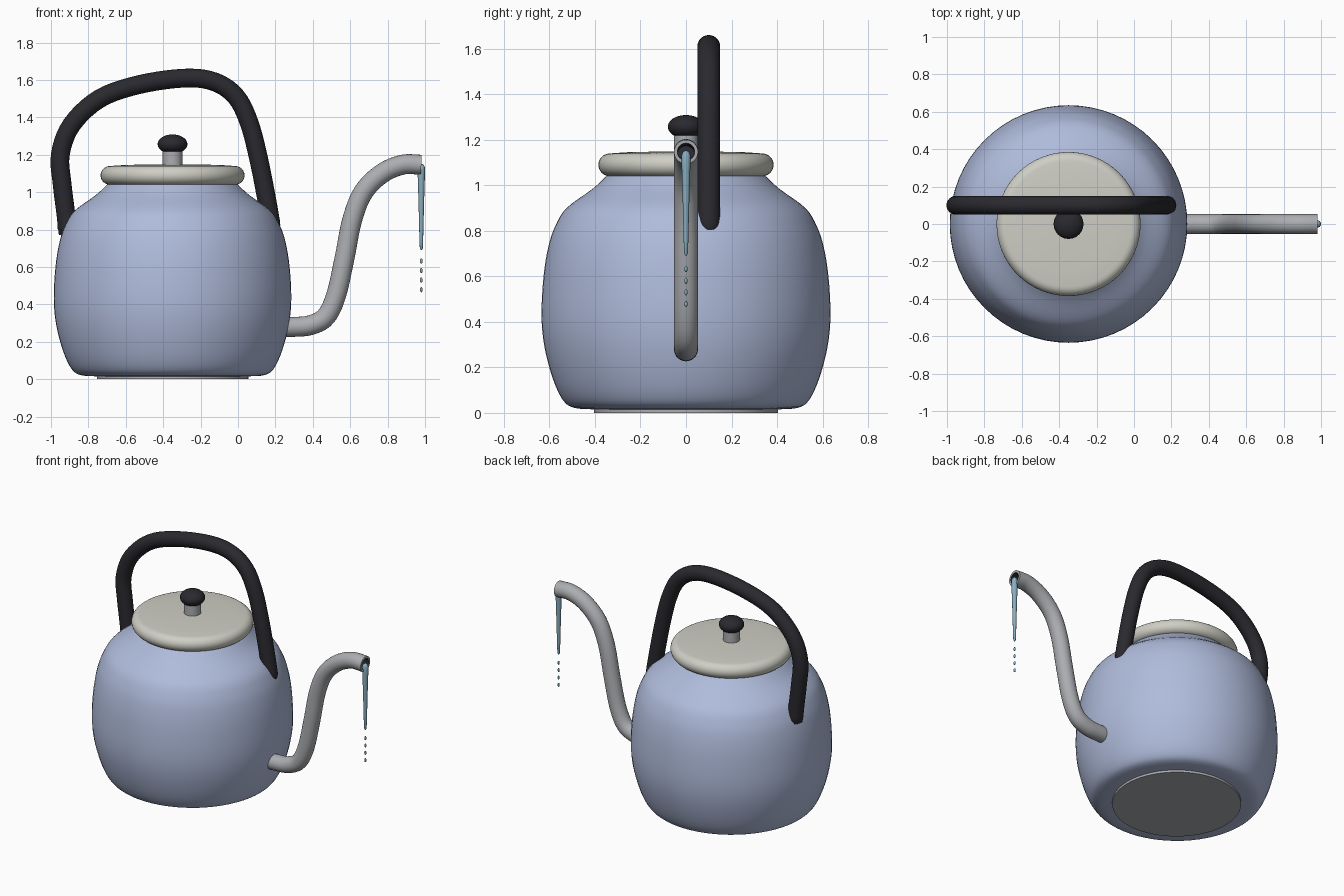
import bpy, bmesh
from math import sin, cos, pi
from mathutils import Vector

cube = bpy.data.objects.get("Cube")
if cube:
    bpy.data.objects.remove(cube, do_unlink=True)

CX = -0.35  # axis of the pot


def material(name, rgb):
    m = bpy.data.materials.new(name)
    m.use_nodes = True
    col = (*rgb, 1)
    m.diffuse_color = col
    m.node_tree.nodes["Principled BSDF"].inputs["Base Color"].default_value = col
    return m


BLUE = material("powder blue enamel", (0.43, 0.50, 0.71))
CREAM = material("cream lid", (0.62, 0.62, 0.56))
STEEL = material("steel grey", (0.41, 0.42, 0.44))
BLACK = material("black grip", (0.022, 0.022, 0.028))
WATER = material("water blue", (0.25, 0.42, 0.52))


def smooth_path(points, steps):
    """Catmull-Rom spline through the points."""
    p = [Vector(q) for q in points]
    p = [2 * p[0] - p[1]] + p + [2 * p[-1] - p[-2]]
    out = []
    for i in range(1, len(p) - 2):
        a, b, c, d = p[i - 1:i + 3]
        for k in range(steps):
            t = k / steps
            out.append(0.5 * (2 * b + (c - a) * t + (2 * a - 5 * b + 4 * c - d) * t * t
                              + (3 * b - a - 3 * c + d) * t ** 3))
    return out + [p[-2]]


def skin(name, rings, mats, inner_from=None, angle=40):
    """Bridge equal rings of points, cap both ends."""
    bm = bmesh.new()
    loops = [[bm.verts.new(v) for v in ring] for ring in rings]
    n = len(loops[0])
    for i, (a, b) in enumerate(zip(loops, loops[1:])):
        for k in range(n):
            f = bm.faces.new((a[k], a[(k + 1) % n], b[(k + 1) % n], b[k]))
            if inner_from is not None and i >= inner_from:
                f.material_index = 1
    bm.faces.new(loops[0])
    end = bm.faces.new(loops[-1])
    end.material_index = len(mats) - 1
    bmesh.ops.recalc_face_normals(bm, faces=bm.faces)
    me = bpy.data.meshes.new(name)
    bm.to_mesh(me)
    bm.free()
    ob = bpy.data.objects.new(name, me)
    bpy.context.collection.objects.link(ob)
    for m in mats:
        me.materials.append(m)
    bpy.ops.object.select_all(action='DESELECT')
    ob.select_set(True)
    bpy.context.view_layer.objects.active = ob
    bpy.ops.object.shade_smooth_by_angle(angle=angle * pi / 180)
    return ob


def lathe(name, profile, mat, x=CX, n=64, angle=40):
    """Turn a (radius, height) profile about a vertical axis."""
    rings = [[(x + r * cos(2 * pi * k / n), r * sin(2 * pi * k / n), z) for k in range(n)]
             for r, z in profile]
    return skin(name, rings, [mat], angle=angle)


def ellipsoid(name, x, z, r, h, mat, n=24, rows=12):
    prof = [(r * sin(pi * (i + 0.15) / (rows + 0.3)), z - h * cos(pi * (i + 0.15) / (rows + 0.3)))
            for i in range(rows + 1)]
    return lathe(name, prof, mat, x, n)


def tube_rings(path, radii, y, n=24):
    """Round sections along a path lying in a plane of constant y."""
    rings = []
    for i, p in enumerate(path):
        t = (path[min(i + 1, len(path) - 1)] - path[max(i - 1, 0)]).normalized()
        rings.append([(p.x - t.y * radii[i] * cos(2 * pi * k / n),
                       y + radii[i] * sin(2 * pi * k / n),
                       p.y + t.x * radii[i] * cos(2 * pi * k / n)) for k in range(n)])
    return rings


# Pot and base plate
body = smooth_path([(0.40, 0.015), (0.49, 0.022), (0.54, 0.055), (0.585, 0.15), (0.622, 0.29),
                    (0.635, 0.43), (0.626, 0.6), (0.605, 0.73), (0.575, 0.82), (0.525, 0.9),
                    (0.41, 0.985), (0.345, 1.045)], 4)
lathe("pot_body", [(v.x, v.y) for v in body], BLUE)
lathe("base_plate", [(0.405, 0), (0.405, 0.02)], STEEL)

# Lid with rounded rim, stem and knob
rim = [(0.335 + 0.05 * cos(a), 1.09 + 0.05 * sin(a)) for a in
       [-pi / 2 + pi * i / 12 for i in range(13)]]
lathe("lid", rim + [(0.25, 1.146), (0.02, 1.15)], CREAM)
lathe("knob_stem", [(0.053, 1.12), (0.053, 1.23)], STEEL, n=32)
ellipsoid("knob", CX, 1.257, 0.08, 0.052, BLACK)

# Handle, set back from the centre, with tapered ends
path = smooth_path([(-0.925, 0.765), (-0.915, 0.83), (-0.94, 1.04), (-0.95, 1.2), (-0.89, 1.36),
                    (-0.74, 1.5), (-0.53, 1.575), (-0.285, 1.61), (-0.125, 1.59), (-0.01, 1.51),
                    (0.06, 1.37), (0.11, 1.18), (0.15, 0.98), (0.173, 0.85), (0.185, 0.775)], 5)
radii = [0.05] * len(path)
for i, r in enumerate((0.034, 0.039, 0.044, 0.048)):
    radii[i] = radii[-1 - i] = r
skin("handle", tube_rings(path, radii, 0.1), [BLACK])

# Spout with a hollow mouth
path = smooth_path([(0.18, 0.28), (0.3, 0.28), (0.39, 0.29), (0.47, 0.335), (0.525, 0.45),
                    (0.57, 0.65), (0.61, 0.85), (0.67, 1.0), (0.77, 1.1), (0.88, 1.147),
                    (0.98, 1.147)], 6)
outer = tube_rings(path, [0.053] * len(path), 0)
bore = tube_rings(path[-9:], [0.038] * 9, 0)[::-1]
skin("spout", outer + bore, [STEEL, BLACK], inner_from=len(outer))

# Water stream and falling drops
lathe("water_stream", [(0.004, 1.152), (0.014, 1.146), (0.02, 1.13), (0.019, 1.08),
                       (0.015, 0.95), (0.01, 0.75), (0.008, 0.7), (0.003, 0.69)],
      WATER, 0.98, 16)
for i in range(4):
    ellipsoid(f"water_drop_{i + 1}", 0.98, 0.632 - 0.051 * i, 0.007, 0.014, WATER, 12, 8)
